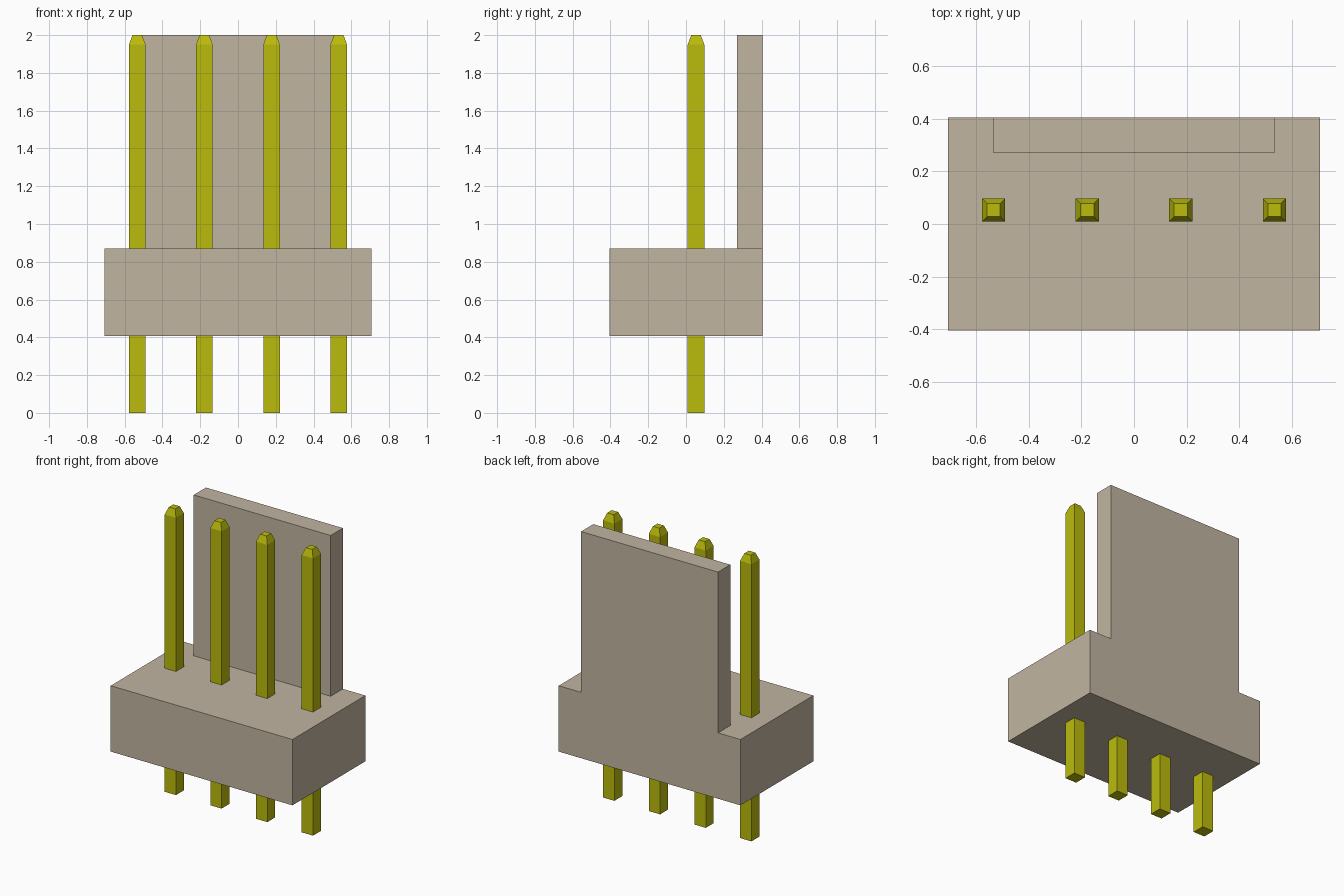
import bpy
import bmesh
from mathutils import Vector

cube = bpy.data.objects.get("Cube")
if cube:
    bpy.data.objects.remove(cube, do_unlink=True)


def make_material(name, rgb):
    mat = bpy.data.materials.new(name)
    mat.use_nodes = True
    color = (*rgb, 1.0)
    mat.diffuse_color = color
    mat.node_tree.nodes["Principled BSDF"].inputs["Base Color"].default_value = color
    return mat


def add_box(bm, low, high):
    low, high = Vector(low), Vector(high)
    verts = bmesh.ops.create_cube(bm, size=1)["verts"]
    bmesh.ops.scale(bm, vec=high - low, verts=verts)
    bmesh.ops.translate(bm, vec=(low + high) / 2, verts=verts)


def finish(bm, name, mat):
    bmesh.ops.recalc_face_normals(bm, faces=bm.faces)
    mesh = bpy.data.meshes.new(name)
    bm.to_mesh(mesh)
    bm.free()
    mesh.materials.append(mat)
    obj = bpy.data.objects.new(name, mesh)
    bpy.context.collection.objects.link(obj)
    return obj


beige = make_material("beige plastic", (0.53, 0.46, 0.355))
yellow = make_material("yellow metal", (0.50, 0.50, 0.004))

HALF_X, HALF_Y = 0.707, 0.405
BASE_Z, DECK_Z, TOP_Z = 0.406, 0.869, 2.0
WALL_X, WALL_Y = 0.533, 0.269

# Housing: a block whose rear centre strip is raised into the back wall
bm = bmesh.new()
add_box(bm, (-HALF_X, -HALF_Y, BASE_Z), (HALF_X, HALF_Y, DECK_Z))
for point, normal in (((-WALL_X, 0, 0), (1, 0, 0)),
                      ((WALL_X, 0, 0), (1, 0, 0)),
                      ((0, WALL_Y, 0), (0, 1, 0))):
    bmesh.ops.bisect_plane(bm, geom=bm.verts[:] + bm.edges[:] + bm.faces[:],
                           plane_co=point, plane_no=normal)
strip = [f for f in bm.faces
         if f.normal.z > 0.9
         and abs(f.calc_center_median().x) < WALL_X
         and f.calc_center_median().y > WALL_Y]
raised = bmesh.ops.extrude_face_region(bm, geom=strip)
bmesh.ops.delete(bm, geom=strip, context="FACES_ONLY")
bmesh.ops.translate(bm, vec=(0, 0, TOP_Z - DECK_Z),
                    verts=[g for g in raised["geom"] if isinstance(g, bmesh.types.BMVert)])
bmesh.ops.dissolve_limit(bm, angle_limit=0.01, verts=bm.verts, edges=bm.edges)
finish(bm, "housing", beige)

# Pins: square posts through the housing with a tapered tip
PIN_HALF, TIP_HALF, TIP_Z = 0.044, 0.025, 1.95
PIN_Y, PITCH = 0.053, 0.3555
for i in range(4):
    x = (i - 1.5) * PITCH
    bm = bmesh.new()
    add_box(bm, (-PIN_HALF, -PIN_HALF, 0), (PIN_HALF, PIN_HALF, TIP_Z))
    top = [f for f in bm.faces if f.calc_center_median().z > TIP_Z - 0.01]
    tip = bmesh.ops.extrude_face_region(bm, geom=top)
    bmesh.ops.delete(bm, geom=top, context="FACES_ONLY")
    tip_verts = [g for g in tip["geom"] if isinstance(g, bmesh.types.BMVert)]
    taper = TIP_HALF / PIN_HALF
    bmesh.ops.scale(bm, vec=(taper, taper, 1), verts=tip_verts)
    bmesh.ops.translate(bm, vec=(0, 0, TOP_Z - TIP_Z), verts=tip_verts)
    pin = finish(bm, f"pin_{i + 1}", yellow)
    pin.location = (x, PIN_Y, 0)
